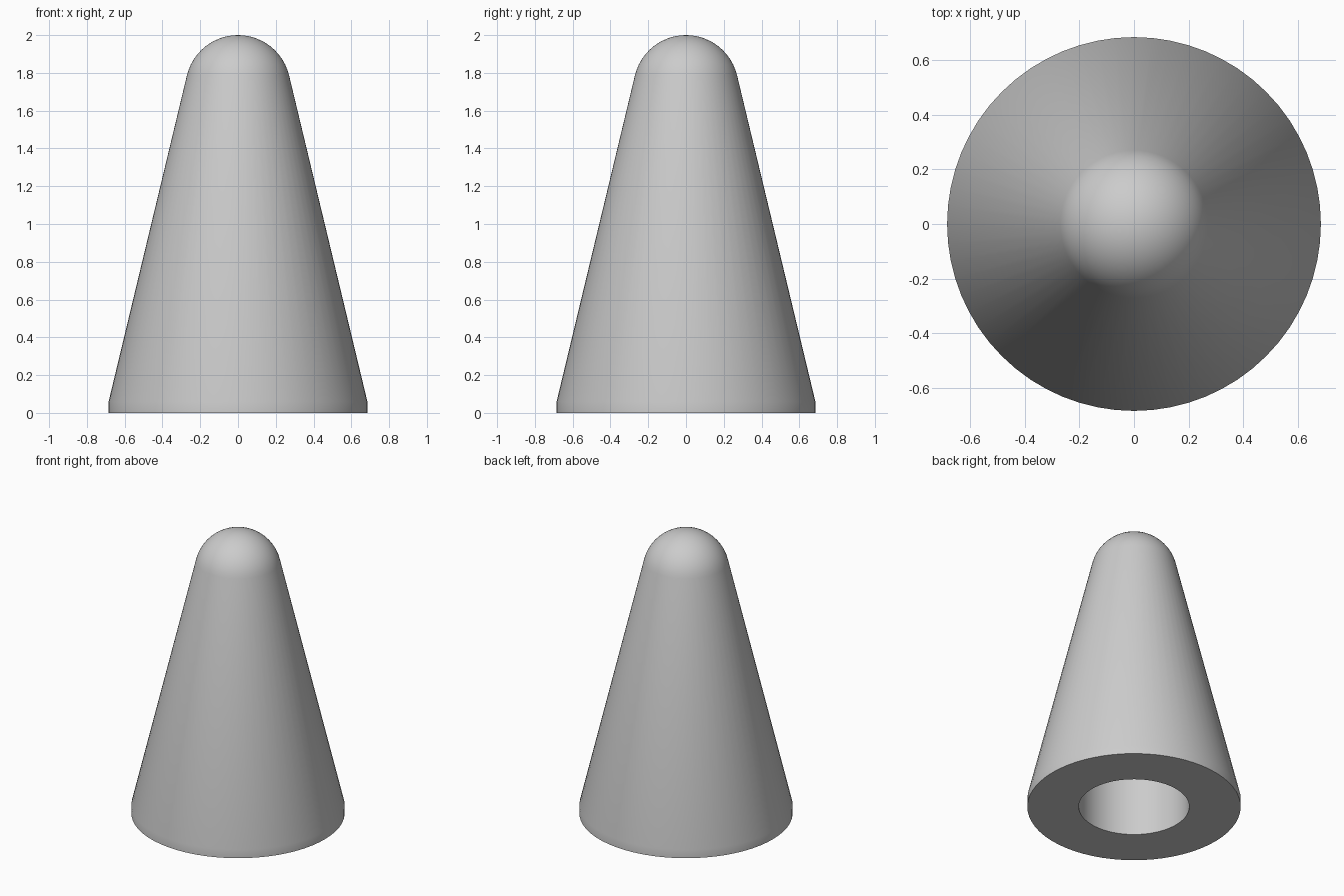
import bpy
import bmesh
from math import sin, cos, radians, pi

SIDES = 64

cube = bpy.data.objects.get("Cube")
if cube:
    bpy.data.objects.remove(cube, do_unlink=True)

# Single matte grey
grey = bpy.data.materials.new("plain grey")
grey.use_nodes = True
colour = (0.6, 0.6, 0.6, 1)
grey.diffuse_color = colour
grey.node_tree.nodes["Principled BSDF"].inputs["Base Color"].default_value = colour


def lathe(name, profile):
    """Spin an (r, z) profile around the z axis into a closed solid."""
    bm = bmesh.new()
    verts = [bm.verts.new((r, 0, z)) for r, z in profile]
    edges = [bm.edges.new(pair) for pair in zip(verts, verts[1:])]
    bmesh.ops.spin(bm, geom=verts + edges, cent=(0, 0, 0), axis=(0, 0, 1),
                   angle=2 * pi, steps=SIDES, use_duplicate=False)
    bmesh.ops.remove_doubles(bm, verts=bm.verts, dist=0.0001)
    bmesh.ops.recalc_face_normals(bm, faces=bm.faces)
    mesh = bpy.data.meshes.new(name)
    bm.to_mesh(mesh)
    bm.free()
    mesh.materials.append(grey)
    obj = bpy.data.objects.new(name, mesh)
    bpy.context.collection.objects.link(obj)
    return obj


# Blind socket, flat base, short upright rim, then the taper
socket_radius, socket_depth = 0.355, 1.0
base_radius, rim_height = 0.685, 0.06
profile = [(0, socket_depth), (socket_radius, socket_depth), (socket_radius, 0),
           (base_radius, 0), (base_radius, rim_height)]

# Round tip, tangent to the taper
tip_radius, taper, steps = 0.278, 13.4, 12
for i in range(steps + 1):
    a = radians(taper + (90 - taper) * i / steps)
    r = 0 if i == steps else tip_radius * cos(a)
    profile.append((r, 2 - tip_radius + tip_radius * sin(a)))

body = lathe("rounded_cone", profile)
bpy.ops.object.select_all(action="DESELECT")
body.select_set(True)
bpy.context.view_layer.objects.active = body
bpy.ops.object.shade_smooth_by_angle(angle=radians(30))
